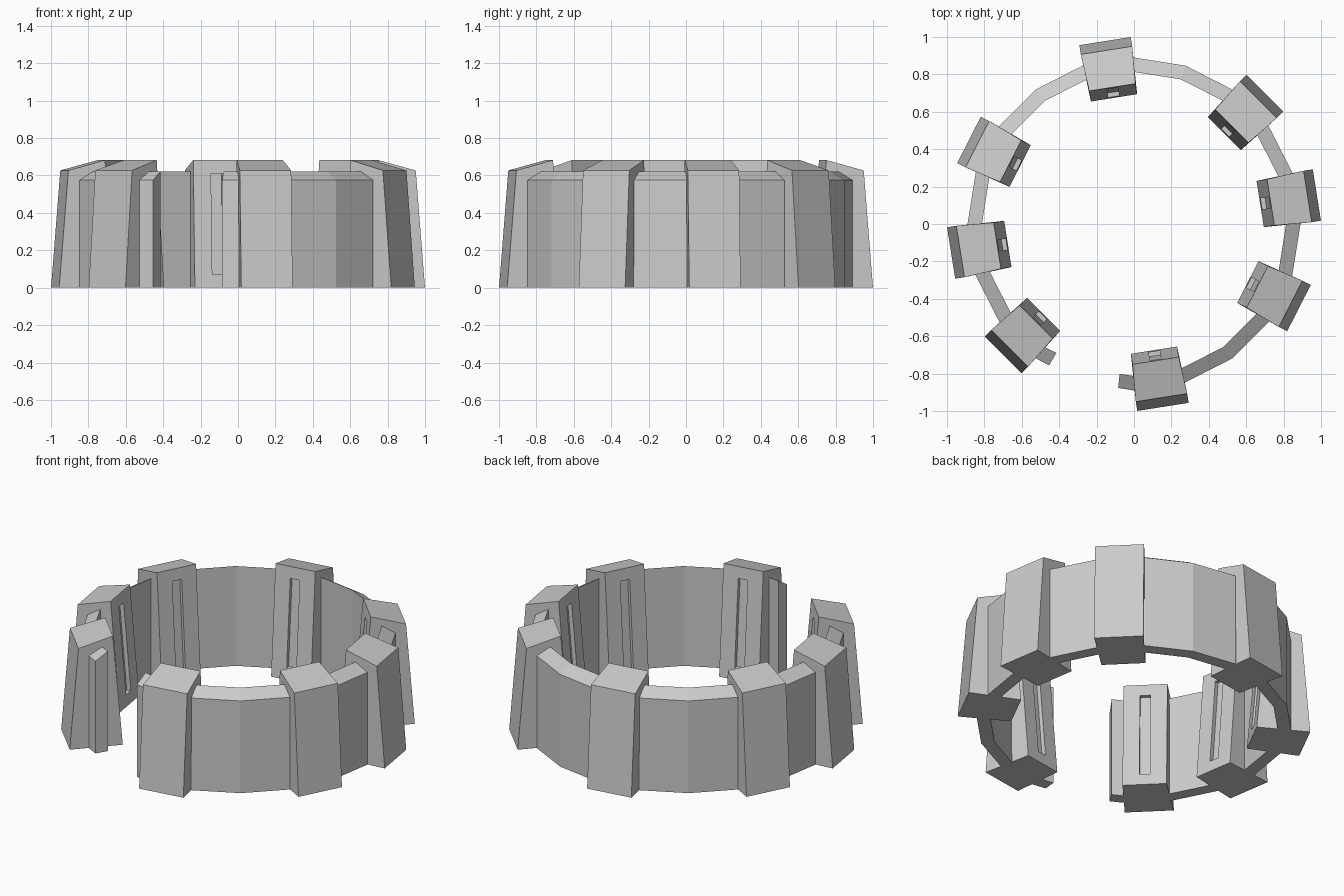
import bpy, bmesh
from math import radians, cos, sin

if "Cube" in bpy.data.objects:
    bpy.data.objects.remove(bpy.data.objects["Cube"])


def finish(bm, name):
    bmesh.ops.recalc_face_normals(bm, faces=bm.faces)
    mesh = bpy.data.meshes.new(name)
    bm.to_mesh(mesh)
    bm.free()
    return mesh


def add(name, mesh, angle=0):
    ob = bpy.data.objects.new(name, mesh)
    ob.rotation_euler.z = radians(angle)
    bpy.context.collection.objects.link(ob)


# Curved wall: 20-sided ring, open at the front, top sloping outward
def wall_mesh():
    bm = bmesh.new()
    profile = [(0.813, 0), (0.89, 0), (0.89, 0.575), (0.813, 0.622)]
    angles = [-95.5] + list(range(-90, 235, 18)) + [239]
    rings = []
    for a in angles:
        k = cos(radians(9)) / cos(radians(a % 18 - 9))  # stay on the flat facet
        ca, sa = cos(radians(a)) * k, sin(radians(a)) * k
        rings.append([bm.verts.new((r * ca, r * sa, z)) for r, z in profile])
    for p, q in zip(rings, rings[1:]):
        for i in range(4):
            j = (i + 1) % 4
            bm.faces.new((p[i], p[j], q[j], q[i]))
    bm.faces.new(rings[0])
    bm.faces.new(rings[-1])
    return finish(bm, "wall")


# Pillar pointing along +x: leaning faces, sloped top, slot in the inner face
def pillar_mesh():
    bm = bmesh.new()
    profile = [(0.683, 0, 0.125), (0.99, 0, 0.139),
               (0.94, 0.627, 0.139), (0.74, 0.682, 0.125)]
    left, right = [[bm.verts.new((r, s * w, z)) for r, z, w in profile] for s in (1, -1)]
    bm.faces.new(left)
    bm.faces.new(right)
    for i in range(4):
        j = (i + 1) % 4
        face = bm.faces.new((left[i], left[j], right[j], right[i]))
    bmesh.ops.recalc_face_normals(bm, faces=bm.faces)
    # slot outline, then pushed in
    bmesh.ops.inset_individual(bm, faces=[face], thickness=0.05)
    for v in face.verts:
        z = 0.61 if v.co.z > 0.3 else 0.07
        v.co = (0.683 + 0.057 * z / 0.682, 0.03 if v.co.y > 0 else -0.03, z)
    bmesh.ops.inset_individual(bm, faces=[face], thickness=0)
    for v in face.verts:
        v.co.x += 0.025
    return finish(bm, "pillar")


add("curved_wall", wall_mesh())
pillar = pillar_mesh()
for n, a in enumerate((9, 45, 99, 153, 189, 225, 279, 333), 1):
    add(f"pillar_{n}", pillar, a)
